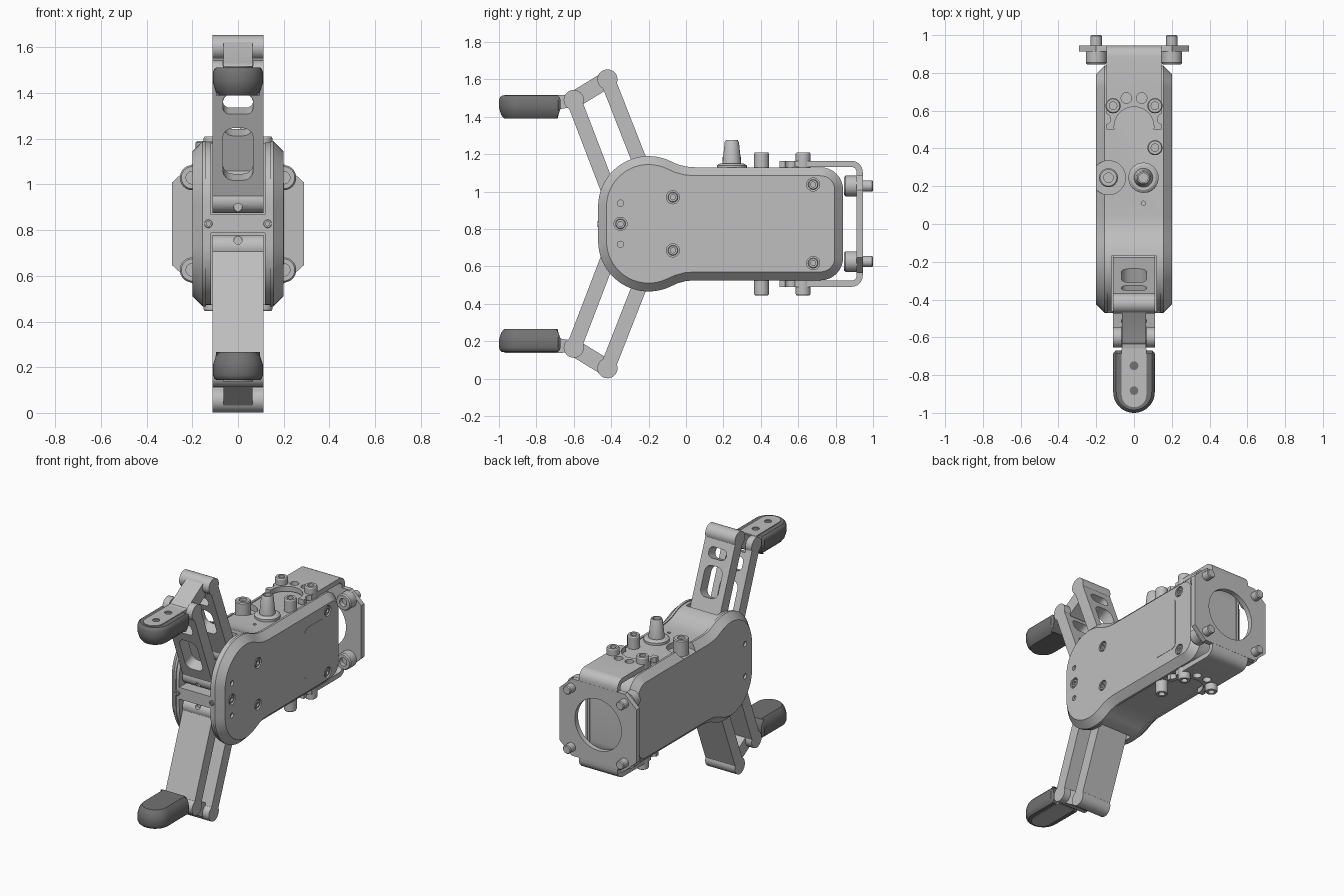
import bpy, bmesh, math
from mathutils import Vector

old = bpy.data.objects.get("Cube")
if old:
    bpy.data.objects.remove(old, do_unlink=True)

MID = 0.828  # height of the plane between the two fingers


def material(name, v):
    m = bpy.data.materials.new(name)
    m.use_nodes = True
    m.diffuse_color = (v, v, v, 1)
    m.node_tree.nodes["Principled BSDF"].inputs["Base Color"].default_value = (v, v, v, 1)
    return m


METAL = material("light grey metal", 0.52)
RUBBER = material("dark grey rubber", 0.17)

# Extrusion frames: 2D point (u, v) and height h to 3D
AX = lambda u, v, h: (h, u, v)
AY = lambda u, v, h: (u, h, v)
AZ = lambda u, v, h: (u, v, h)


def arc(c, r, a0, a1, n):
    return [(c[0] + r * math.cos(math.radians(a0 + (a1 - a0) * i / n)),
             c[1] + r * math.sin(math.radians(a0 + (a1 - a0) * i / n))) for i in range(n + 1)]


def circle(c, r, n=32):
    return arc(c, r, 0, 360, n)[:-1]


def rounded_rect(x0, x1, y0, y1, r):
    return (arc((x1 - r, y1 - r), r, 0, 90, 6) + arc((x0 + r, y1 - r), r, 90, 180, 6)
            + arc((x0 + r, y0 + r), r, 180, 270, 6) + arc((x1 - r, y0 + r), r, 270, 360, 6))


def dumbbell(p, q, big, small):
    """Bar outline with a round eye of radius big at each end."""
    base = math.degrees(math.atan2(q[1] - p[1], q[0] - p[0]))
    a = math.degrees(math.asin(min(1, small / big)))
    return arc(p, big, base + a, base + 360 - a, 20) + arc(q, big, base - 180 + a, base + 180 - a, 20)


def inset(pts, d):
    area = sum(a[0] * b[1] - b[0] * a[1] for a, b in zip(pts, pts[1:] + pts[:1]))
    s = 1 if area > 0 else -1
    out = []
    for i, p in enumerate(pts):
        t = Vector(pts[(i + 1) % len(pts)]) - Vector(pts[i - 1])
        t.normalize()
        out.append((p[0] - s * t.y * d, p[1] + s * t.x * d))
    return out


def loft(bm, frame, rings):
    """Closed solid through rings of (height, outline)."""
    vs = [[bm.verts.new(frame(u, v, h)) for u, v in pts] for h, pts in rings]
    n = len(vs[0])
    for a, b in zip(vs, vs[1:]):
        for i in range(n):
            bm.faces.new((a[i], a[(i + 1) % n], b[(i + 1) % n], b[i]))
    bm.faces.new(vs[0])
    bm.faces.new(vs[-1])


def prism(bm, frame, pts, lo, hi):
    loft(bm, frame, [(lo, pts), (hi, pts)])


def screw(bm, frame, c, r, lo, hi, socket=0.02):
    """Cap screw head with a recessed socket at hi."""
    k = socket if hi > lo else -socket
    loft(bm, frame, [(lo, circle(c, r)), (hi - k * .3, circle(c, r)), (hi, circle(c, r * .88)),
                     (hi, circle(c, r * .5)), (hi - k, circle(c, r * .5))])


def make(name, bm, mat=METAL, cut=None, mirror=False):
    """Finish a part: optional copy below the mid plane, cutting, shading."""
    for b in (bm, cut):
        if b and mirror:
            new = bmesh.ops.duplicate(b, geom=b.verts[:] + b.edges[:] + b.faces[:])["geom"]
            for v in new:
                if isinstance(v, bmesh.types.BMVert):
                    v.co.z = 2 * MID - v.co.z
        if b:
            bmesh.ops.recalc_face_normals(b, faces=b.faces[:])
    obs = []
    for b, nm in ((bm, name), (cut, name + "_cutter")):
        if b:
            me = bpy.data.meshes.new(nm)
            b.to_mesh(me)
            b.free()
            me.materials.append(mat)
            ob = bpy.data.objects.new(nm, me)
            bpy.context.scene.collection.objects.link(ob)
            obs.append(ob)
    ob = obs[0]
    bpy.ops.object.select_all(action='DESELECT')
    ob.select_set(True)
    bpy.context.view_layer.objects.active = ob
    if cut:
        obs[1].hide_render = True
        mod = ob.modifiers.new("cut", 'BOOLEAN')
        mod.operation, mod.solver, mod.object = 'DIFFERENCE', 'EXACT', obs[1]
        bpy.ops.object.modifier_apply(modifier=mod.name)
        bpy.data.objects.remove(obs[1], do_unlink=True)
    bpy.ops.object.shade_smooth_by_angle(angle=math.radians(32))


# Body: side outline lofted across x with chamfered sides
half = (arc((-.2, .092), .27, 180, 65, 20) + [(-.045, .318), (0, .306), (.05, .302)]
        + arc((.72, .182), .12, 90, 0, 8))
outline = [(y, MID + z) for y, z in half] + [(y, MID - z) for y, z in reversed(half)]
edge, core = inset(outline, .045), inset(outline, .006)
body, cut = bmesh.new(), bmesh.new()
loft(body, AX, [(-.2, edge), (-.155, outline), (-.14, outline), (-.14, core),
                (.14, core), (.14, outline), (.155, outline), (.2, edge)])
for s in (1, -1):  # finger slots, front pin holes
    prism(cut, AX, [(-.6, MID + s * .04), (-.17, MID + s * .04), (-.17, MID + s * .5), (-.6, MID + s * .5)],
          -.118, .118)
    prism(cut, AX, circle((-.35, MID + s * .11), .017, 16), .185, .25)
    prism(cut, AX, circle((-.35, MID + s * .11), .017, 16), -.25, -.185)
side_screws = [(-.07, .97), (-.07, .686), (.68, 1.038), (.68, .618), (-.35, MID)]
for c in side_screws:
    prism(cut, AX, circle(c, .035), .185, .25)
prism(cut, AZ, circle((-.135, .245), .09), 1.085, 1.3)
prism(cut, AZ, circle((.05, .11), .011, 12), 1.1, 1.3)
make("body", body, cut=cut)

# Body screws, side panel
b = bmesh.new()
for c in side_screws:
    screw(b, AX, c, .027, .18, .198, .012)
for x in (-.13, .13):
    screw(b, AY, (x, MID), .018, -.455, -.472, .008)
make("body_screws", b)
b = bmesh.new()
prism(b, AX, rounded_rect(.435, .645, .65, 1.006, .03), .195, .202)
make("side_panel", b)

# Connectors on top
b = bmesh.new()
c = (.05, .245)
loft(b, AZ, [(1.12, circle(c, .08)), (1.14, circle(c, .08)), (1.15, circle(c, .065)), (1.15, circle(c, .05)),
             (1.265, circle(c, .038)), (1.275, circle(c, .032)), (1.275, circle(c, .024)), (1.25, circle(c, .024))])
make("cable_gland", b)
b = bmesh.new()
screw(b, AZ, (-.135, .245), .05, 1.07, 1.19)
make("round_connector", b)

# Mounting bracket: strap bent around the back
disc_c = (0, .515)


def flange_holes():
    k = bmesh.new()
    prism(k, AZ, circle(disc_c, .105, 48), .3, 1.4)
    for i in range(12):
        a = math.radians(15 + 30 * i)
        prism(k, AZ, circle((.157 * math.cos(a), .515 + .157 * math.sin(a)), .028, 16), .3, 1.4)
    return k


out_path = [(.5, 1.165)] + arc((.885, 1.105), .06, 90, 0, 6)
in_path = [(.5, 1.13)] + arc((.885, 1.105), .027, 90, 0, 6)
flip = lambda pts: [(y, 2 * MID - z) for y, z in reversed(pts)]
strap = bmesh.new()
prism(strap, AX, out_path + flip(out_path) + list(reversed(flip(in_path))) + list(reversed(in_path)), -.145, .145)
cut = flange_holes()
prism(cut, AY, circle((0, MID), .175, 48), .86, 1.1)
make("bracket_strap", strap, cut=cut)

b = bmesh.new()
prism(b, AZ, circle(disc_c, .19, 64), 1.126, 1.168)
make("bracket_disc", b, cut=flange_holes(), mirror=True)

plate, cut = bmesh.new(), bmesh.new()
corner = [(.29, .18), (.2, .262)]
octagon = (corner + [(-x, z) for x, z in reversed(corner)] + [(-x, -z) for x, z in corner]
           + [(x, -z) for x, z in reversed(corner)])
prism(plate, AY, [(x, MID + z) for x, z in octagon], .912, .946)
prism(cut, AY, circle((0, MID), .175, 48), .8, 1.1)
make("rear_plate", plate, cut=cut)

# Bracket bolts
b = bmesh.new()
for x in (-.2, .2):
    screw(b, AY, (x, 1.03), .055, .913, .845, .03)
    loft(b, AY, [(.93, circle((x, 1.03), .03)), (.994, circle((x, 1.03), .03)), (1.0, circle((x, 1.03), .025))])
make("rear_bolts", b, mirror=True)
b = bmesh.new()
for c in ((-.111, .626), (.111, .626), (.111, .404)):
    screw(b, AZ, c, .04, 1.12, 1.21, .025)
make("disc_bolts", b, mirror=True)

# Fingers: pivot points in the side plane
A, B, C, D = (-.6, 1.49), (-.385, .93), (-.42, 1.60), (-.2, 1.04)


def link(name, p, q, slots, hole=False):
    d = (Vector(q) - Vector(p)).normalized()

    def along(x, t, h):  # slot frame: across, along and through the link
        return (x, p[0] + d.x * t - d.y * h, p[1] + d.y * t + d.x * h)
    bm, k = bmesh.new(), bmesh.new()
    prism(bm, AX, dumbbell(p, q, .054, .04), -.112, .112)
    for t0, t1, r in slots:
        prism(k, along, rounded_rect(-.066, .066, t0, t1, r), -.2, .2)
    if hole:
        prism(k, AY, circle((0, .9), .018, 16), -.6, -.41)
    make(name, bm, cut=k, mirror=True)


link("front_links", A, B, [(-.1, .058, .002), (.09, .18, .03), (.245, .49, .045)], True)
link("rear_links", C, D, [(.085, .155, .03), (.2, .4, .045)])

# Fingertip holders: bar between the pivots, neck and pad plate
b = bmesh.new()
prism(b, AX, dumbbell(C, A, .046, .045), -.064, .064)
make("tip_bars", b, mirror=True)
b = bmesh.new()
prism(b, AX, dumbbell(A, (-.7, 1.472), .036, .035), -.064, .064)
make("tip_necks", b, mirror=True)
b, cut = bmesh.new(), bmesh.new()
prism(b, AZ, [(.065, -.66)] + arc((0, -.905), .065, 0, -180, 16) + [(-.065, -.66)], 1.47, 1.518)
for y in (-.75, -.882):
    prism(cut, AZ, circle((0, y), .023, 20), 1.3, 1.6)
make("tip_plates", b, cut=cut, mirror=True)

# Rubber pads
b = bmesh.new()
plan = ([(.098, -.67), (.11, -.685)] + arc((0, -.89), .11, 0, -180, 24) + [(-.11, -.685), (-.098, -.67)])
loft(b, AZ, [(z, inset(plan, d)) for z, d in
             ((1.39, .028), (1.41, .012), (1.44, .002), (1.455, 0), (1.49, 0), (1.505, .006), (1.513, .016))])
make("rubber_pads", b, RUBBER, mirror=True)
